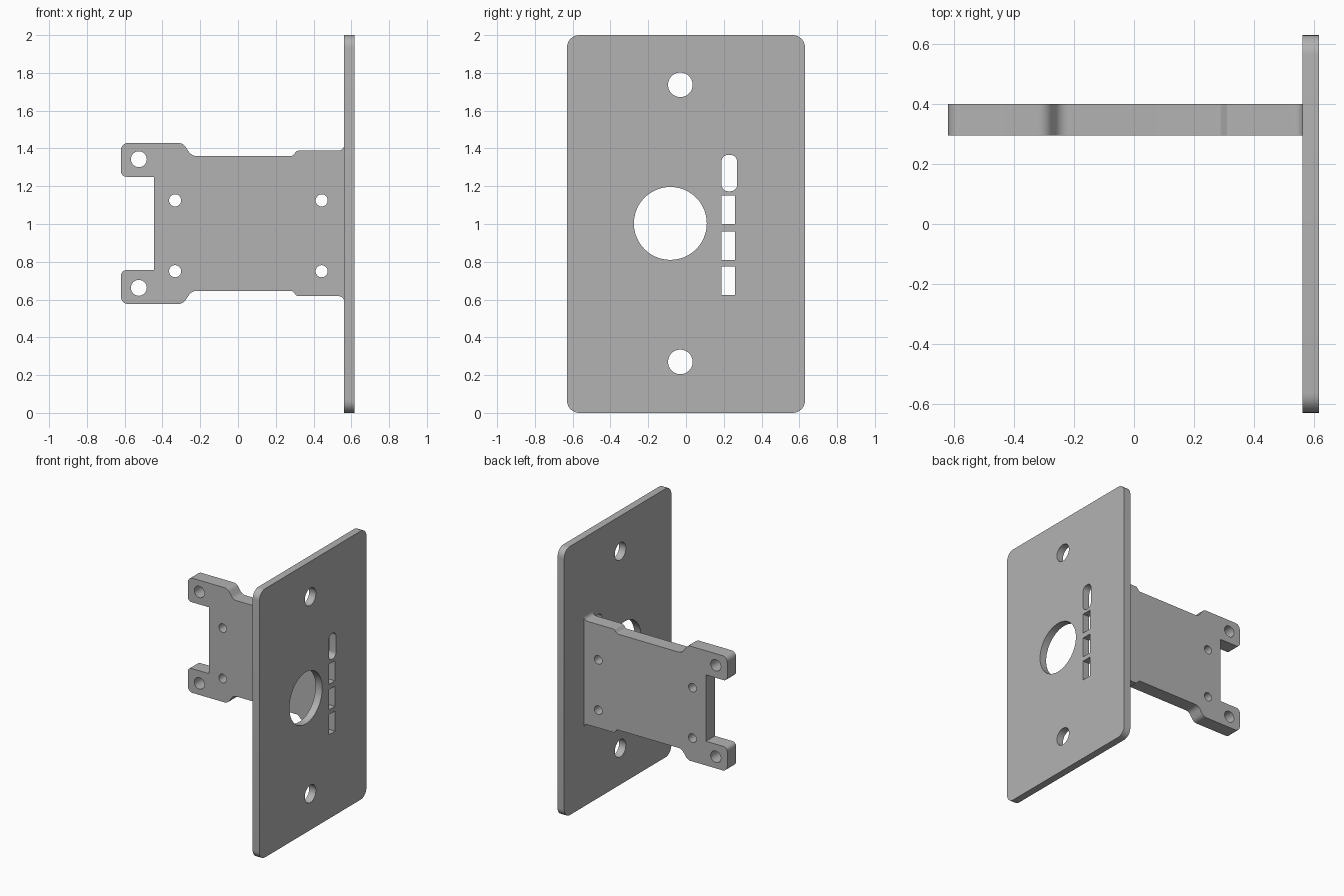
import bpy, bmesh
from math import pi, cos, sin, radians, tan
from mathutils import Vector, Matrix

cube = bpy.data.objects.get("Cube")
if cube:
    bpy.data.objects.remove(cube, do_unlink=True)

GREY = (0.45, 0.45, 0.45, 1)
grey = bpy.data.materials.new("plain grey")
grey.use_nodes = True
grey.diffuse_color = GREY
grey.node_tree.nodes["Principled BSDF"].inputs["Base Color"].default_value = GREY


def rounded(corners, steps=8):
    """Closed outline from (u, v, radius) corners, each replaced by an arc."""
    pts = []
    for i, (u, v, r) in enumerate(corners):
        p = Vector((u, v))
        if r == 0:
            pts.append(p)
            continue
        a = (Vector(corners[i - 1][:2]) - p).normalized()
        b = (Vector(corners[(i + 1) % len(corners)][:2]) - p).normalized()
        half = a.angle(b) / 2
        centre = p + (a + b).normalized() * r / sin(half)
        start = p + a * r / tan(half) - centre
        end = p + b * r / tan(half) - centre
        sweep = start.angle_signed(end)
        for k in range(steps + 1):
            t = -sweep * k / steps
            pts.append(centre + Matrix.Rotation(t, 2) @ start)
    return pts


def box(u0, u1, v0, v1, r=0):
    return rounded([(u0, v0, r), (u1, v0, r), (u1, v1, r), (u0, v1, r)])


def circle(u, v, r, n=48):
    return [Vector((u + r * cos(2 * pi * k / n), v + r * sin(2 * pi * k / n)))
            for k in range(n)]


def slab(name, outlines, thickness, matrix):
    """Extruded flat sheet; the first outline is the rim, the rest are holes."""
    curve = bpy.data.curves.new(name, "CURVE")
    curve.dimensions = "2D"
    curve.fill_mode = "BOTH"
    curve.extrude = thickness / 2
    for pts in outlines:
        s = curve.splines.new("POLY")
        s.points.add(len(pts) - 1)
        for sp, p in zip(s.points, pts):
            sp.co = (p.x, p.y, 0, 1)
        s.use_cyclic_u = True
    temp = bpy.data.objects.new(name + " outline", curve)
    bpy.context.collection.objects.link(temp)
    mesh = bpy.data.meshes.new_from_object(
        temp.evaluated_get(bpy.context.evaluated_depsgraph_get()))
    bpy.data.objects.remove(temp, do_unlink=True)

    bm = bmesh.new()
    bm.from_mesh(mesh)
    bmesh.ops.remove_doubles(bm, verts=bm.verts, dist=0.0001)
    bm.transform(matrix)
    bmesh.ops.recalc_face_normals(bm, faces=bm.faces)
    bm.to_mesh(mesh)
    bm.free()
    mesh.materials.clear()
    mesh.materials.append(grey)
    mesh.name = name
    obj = bpy.data.objects.new(name, mesh)
    bpy.context.collection.objects.link(obj)
    bpy.ops.object.select_all(action="DESELECT")
    obj.select_set(True)
    bpy.context.view_layer.objects.active = obj
    bpy.ops.object.shade_smooth_by_angle(angle=radians(30))
    return obj


# Wall plate with screw holes, large round opening and a column of slots
MID = 1.003
plate = [box(-0.63, 0.63, 0, 2, 0.065), circle(-0.083, MID, 0.193)]
plate += [circle(-0.03, z, 0.065) for z in (0.27, 1.737)]
plate += [box(0.187, 0.26, z, z + 0.15) for z in (0.625, 0.81, 1.0)]
plate.append(box(0.188, 0.271, 1.173, 1.366, 0.036))
to_side = Matrix(((0, 0, 1, 0.5895), (1, 0, 0, 0), (0, 1, 0, 0), (0, 0, 0, 1)))
slab("wall_plate", plate, 0.055, to_side)

# Mounting bracket: upper half of the outline, mirrored about its middle
half = [(-0.445, 0.247, 0), (-0.62, 0.247, 0.03), (-0.62, 0.427, 0.04),
        (-0.292, 0.427, 0.05), (-0.245, 0.357, 0.05), (0.288, 0.357, 0.02),
        (0.312, 0.385, 0.02), (0.562, 0.385, 0.03), (0.562, 0.418, 0),
        (0.575, 0.418, 0)]
rim = [(x, MID + h, r) for x, h, r in half]
rim += [(x, MID - h, r) for x, h, r in reversed(half)]
bracket = [rounded(rim)]
bracket += [circle(-0.525, z, 0.042) for z in (0.662, 1.343)]
bracket += [circle(x, z, 0.032) for x in (-0.333, 0.443) for z in (0.75, 1.125)]
to_front = Matrix.Translation((0, 0.3475, 0)) @ Matrix.Rotation(pi / 2, 4, "X")
slab("mounting_bracket", bracket, 0.105, to_front)
